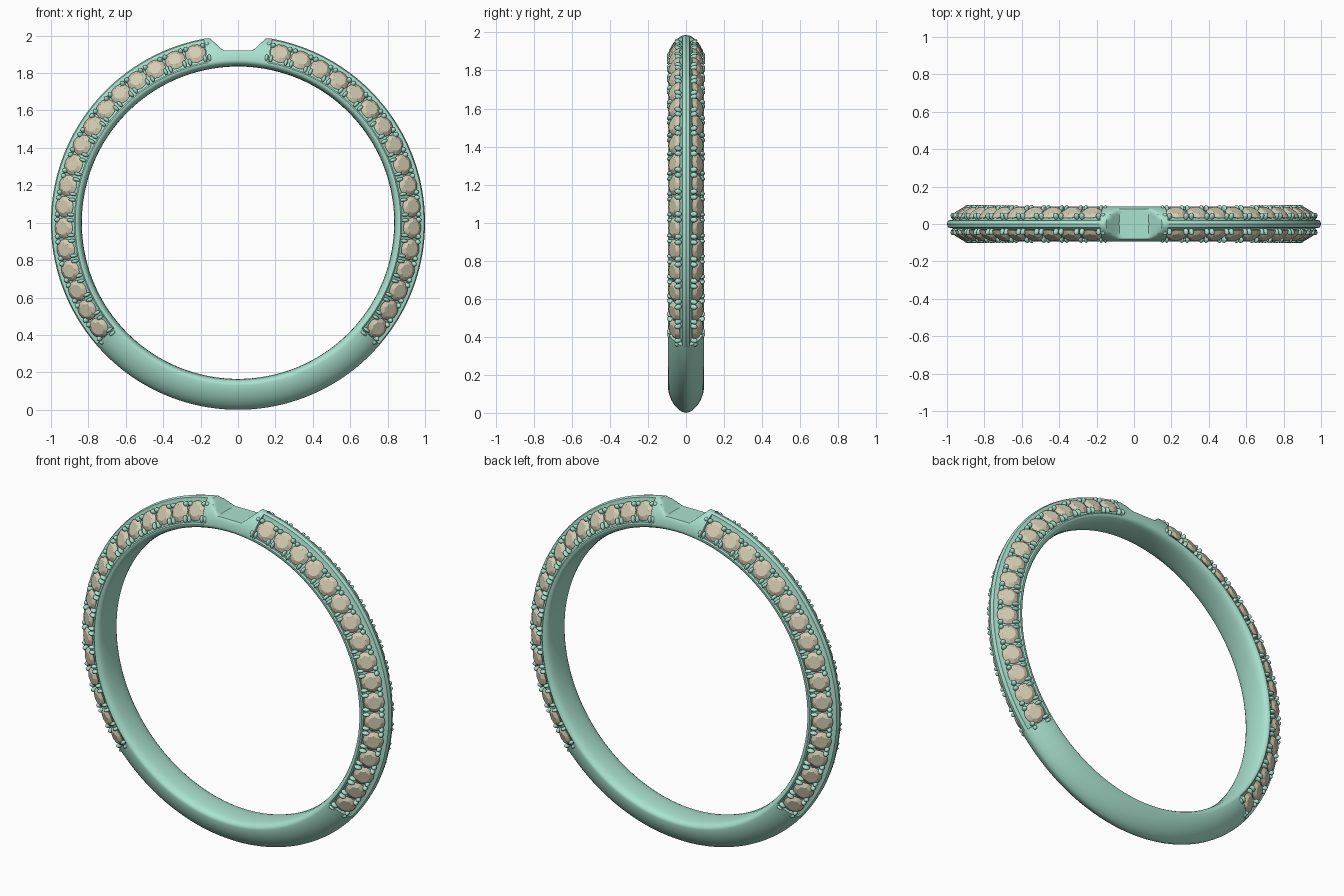
import bpy, bmesh
from math import sin, cos, pi, radians
from mathutils import Vector, Matrix

if "Cube" in bpy.data.objects:
    bpy.data.objects.remove(bpy.data.objects["Cube"])

CZ = 1.0                      # ring centre height
FIRST, STEP, COUNT = 14.1, 7.06, 17
START = FIRST - STEP / 2      # pave channel limits, degrees from the top
END = START + STEP * COUNT


def material(name, rgb):
    m = bpy.data.materials.new(name)
    m.diffuse_color = (*rgb, 1)
    m.use_nodes = True
    m.node_tree.nodes["Principled BSDF"].inputs["Base Color"].default_value = m.diffuse_color
    return m


def add_object(name, bm, mat, smooth=None):
    bmesh.ops.recalc_face_normals(bm, faces=bm.faces)
    me = bpy.data.meshes.new(name)
    bm.to_mesh(me)
    bm.free()
    ob = bpy.data.objects.new(name, me)
    bpy.context.collection.objects.link(ob)
    me.materials.append(mat)
    if smooth:
        bpy.ops.object.select_all(action='DESELECT')
        ob.select_set(True)
        bpy.context.view_layer.objects.active = ob
        bpy.ops.object.shade_smooth_by_angle(angle=radians(smooth))
    return ob


metal = material("metal", (0.40, 0.76, 0.63))
stone = material("stone", (0.66, 0.60, 0.45))

# Half cross-sections as (y, radius), from bore centre to outer ridge
bore = [(0, 0.835), (0.03, 0.836), (0.055, 0.839), (0.075, 0.844),
        (0.088, 0.852), (0.094, 0.863)]
K = 14
arch = []
for k in range(K + 1):
    y = 0.094 * cos(k / K * pi / 2)
    arch.append((y, 0.87 + 0.13 * max(0, 1 - (y / 0.094) ** 1.7) ** 0.588))
lo, hi = Vector((0.078, 0.876)), Vector((0.022, 0.972))
floor = [tuple(lo.lerp(hi, i / 10)) for i in range(11)]
channel = [(0.094, 0.87), (0.088, 0.877)] + floor + [(0.019, 0.994), (0, 1.0)]


def full(half):
    half = bore + half
    return half + [(-y, r) for y, r in half[-2:0:-1]]


solid_sec, channel_sec = full(arch), full(channel)


def notch(x):
    # height limit of the saddle cut at the top
    x = abs(x)
    return 1.92 + max(0, x - 0.08) * 0.95


# Ring stations: (angle, section) with doubled stations at the channel ends
def span(a, b, sec):
    n = max(1, round((b - a) / 1.0))
    return [(a + (b - a) * i / n, sec) for i in range(n + 1)]


stations = (span(-START, START, solid_sec) + span(START, END, channel_sec)
            + span(END, 360 - END, solid_sec)
            + span(360 - END, 360 - START, channel_sec))

bm = bmesh.new()
loops = []
for a, sec in stations:
    a = radians(a)
    loop = []
    for y, r in sec:
        x, z = r * sin(a), CZ + r * cos(a)
        if z > 1.5 and abs(x) < 0.19:
            z = min(z, notch(x))
        loop.append(bm.verts.new((x, y, z)))
    loops.append(loop)
N = len(solid_sec)
for i, A in enumerate(loops):
    B = loops[(i + 1) % len(loops)]
    for j in range(N):
        bm.faces.new((A[j], A[(j + 1) % N], B[(j + 1) % N], B[j]))
bmesh.ops.remove_doubles(bm, verts=bm.verts, dist=1e-5)
add_object("ring_band", bm, metal, 35)


# Local frame on the pave slope: x = outward along slope, y = tangent, z = normal
def frame(deg, sx, sy):
    a = radians(deg)
    R, Y = Vector((sx * sin(a), 0, cos(a))), Vector((0, sy, 0))
    n = (0.854 * Y + 0.52 * R).normalized()
    u = (0.854 * R - 0.52 * Y).normalized()
    o = Vector((0, 0, CZ)) + 0.932 * R + 0.06 * Y
    m = Matrix((u, n.cross(u), n)).transposed().to_4x4()
    return Matrix.Translation(o) @ m


def add_gem(bm, m):
    def ring(r, h, n, off=0.0):
        return [bm.verts.new(m @ Vector((r * cos(2 * pi * (i + off) / n),
                r * sin(2 * pi * (i + off) / n), h))) for i in range(n)]
    girdle = ring(0.056, 0, 16)
    table = ring(0.036, 0.015, 8)
    culet = bm.verts.new(m @ Vector((0, 0, -0.035)))
    bm.faces.new(table)
    for i in range(8):
        g0, g1, g2 = (girdle[(2 * i + k) % 16] for k in range(3))
        t0, t1 = table[i], table[(i + 1) % 8]
        bm.faces.new((g0, g1, t0))
        bm.faces.new((t0, g1, t1))
        bm.faces.new((g1, g2, t1))
        bm.faces.new((g0, culet, g1))
        bm.faces.new((g1, culet, g2))


def add_bead(bm, m, u, v, size):
    bmesh.ops.create_uvsphere(bm, u_segments=12, v_segments=8, radius=1,
                              matrix=m @ Matrix.Translation((u, v, 0))
                              @ Matrix.Diagonal((*size, 1)))


# Stones and the prongs between them, four mirrored rows
gems, prongs = bmesh.new(), bmesh.new()
for sx in (1, -1):
    for sy in (1, -1):
        for i in range(COUNT):
            add_gem(gems, frame(FIRST + STEP * i, sx, sy))
        for i in range(COUNT + 1):
            m = frame(START + STEP * i, sx, sy)
            sides = (-0.015, 0.015)
            if i in (0, COUNT):      # single prong pair at the channel ends
                sides = (0.012 * sx * (1 if i else -1),
                         -0.012 * sx * (1 if i else -1))
            for v in sides:
                add_bead(prongs, m, 0.038, v, (0.014, 0.014, 0.021))
                add_bead(prongs, m, -0.044, v, (0.021, 0.010, 0.017))
add_object("pave_stones", gems, stone)
add_object("pave_prongs", prongs, metal, 60)
